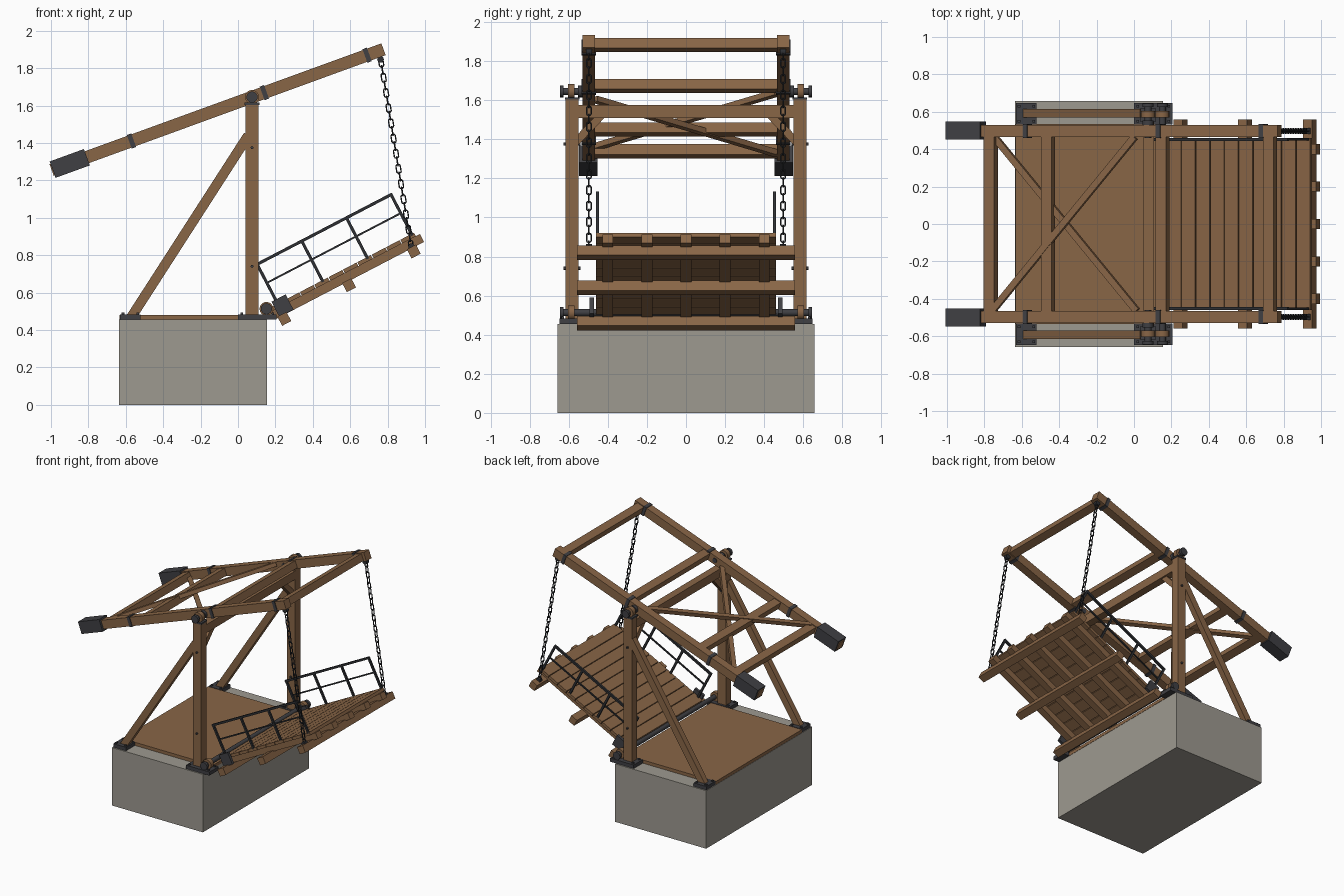
import bpy, bmesh
from math import radians, cos, sin, pi
from mathutils import Matrix, Vector

old = bpy.data.objects.get("Cube")
if old:
    bpy.data.objects.remove(old, do_unlink=True)


def material(name, rgb):
    m = bpy.data.materials.new(name)
    m.use_nodes = True
    m.diffuse_color = (*rgb, 1)
    m.node_tree.nodes["Principled BSDF"].inputs["Base Color"].default_value = (*rgb, 1)
    return m


WOOD = material("brown wood", (0.25, 0.132, 0.062))
STONE = material("grey stone", (0.34, 0.32, 0.28))
IRON = material("dark iron", (0.05, 0.05, 0.056))
BLACK = material("blackened iron", (0.026, 0.028, 0.032))
WORLD = Matrix.Identity(4)


def finish(name, bm, mat, matrix):
    me = bpy.data.meshes.new(name)
    bm.to_mesh(me)
    bm.free()
    me.materials.append(mat)
    ob = bpy.data.objects.new(name, me)
    ob.matrix_world = matrix
    bpy.context.collection.objects.link(ob)
    return ob


def box(name, center, size, mat=WOOD, frame=WORLD):
    bm = bmesh.new()
    bmesh.ops.create_cube(bm, size=1)
    bmesh.ops.scale(bm, vec=size, verts=bm.verts)
    return finish(name, bm, mat, frame @ Matrix.Translation(center))


def strut(name, a, b, width, depth, mat=WOOD, frame=WORLD):
    """Square bar running from a to b."""
    a, b = Vector(a), Vector(b)
    turn = (b - a).to_track_quat('X', 'Z').to_matrix().to_4x4()
    return box(name, (0, 0, 0), ((b - a).length, width, depth), mat,
               frame @ Matrix.Translation((a + b) / 2) @ turn)


def rod(name, x, z, y0, y1, radius, mat=IRON, sides=16):
    """Cylinder lying along y."""
    bm = bmesh.new()
    bmesh.ops.create_cone(bm, cap_ends=True, segments=sides, radius1=radius,
                          radius2=radius, depth=abs(y1 - y0))
    ob = finish(name, bm, mat, Matrix.Translation((x, (y0 + y1) / 2, z))
                @ Matrix.Rotation(pi / 2, 4, 'X'))
    for p in ob.data.polygons:
        p.use_smooth = len(p.vertices) == 4
    return ob


def tilted(x, z, degrees):
    return Matrix.Translation((x, 0, z)) @ Matrix.Rotation(-radians(degrees), 4, 'Y')


SWING = tilted(0.075, 1.645, 20)     # balance frame, origin on its axle
LEAF = tilted(0.152, 0.513, 27.5)    # lifting deck, origin on its hinge

# Abutment and fixed roadway
box("stone_base", (-0.24, 0, 0.2275), (0.79, 1.314, 0.455), STONE)
box("fixed_deck", (-0.238, 0, 0.4675), (0.79, 1.07, 0.025))

# Portal crossbeam
box("portal_beam", (0.078, 0, 1.543), (0.06, 1.12, 0.066))

for s, side in ((-1, "right"), (1, "left")):
    # Portal posts, stays and iron shoes
    box(f"{side}_post", (0.075, s * 0.583, 1.045), (0.07, 0.065, 1.13))
    box(f"{side}_post_cap", (0.075, s * 0.583, 1.609), (0.08, 0.074, 0.012), IRON)
    box(f"{side}_post_shoe", (0.103, s * 0.59, 0.469), (0.204, 0.115, 0.028), IRON)
    box(f"{side}_stay_shoe", (-0.575, s * 0.59, 0.469), (0.11, 0.115, 0.028), IRON)
    strut(f"{side}_stay", (-0.573, s * 0.592, 0.465), (0.055, s * 0.592, 1.44), 0.045, 0.053)
    strut(f"{side}_knee_brace", (0.075, s * 0.565, 1.385), (0.075, s * 0.425, 1.53), 0.04, 0.04)
    for z in (0.74, 1.375):
        rod(f"{side}_post_bolt", 0.075, z, s * 0.54, s * 0.626, 0.008, IRON, 8)
    for x in (0.02, 0.185, -0.615, -0.535):
        for y in (0.55, 0.63):
            box(f"{side}_shoe_bolt", (x, s * y, 0.487), (0.014, 0.014, 0.01), IRON)

    # Upper and lower bearings with their pins
    rod(f"{side}_upper_pin", 0.075, 1.645, s * 0.46, s * 0.64, 0.018)
    rod(f"{side}_upper_pin_head", 0.075, 1.645, s * 0.626, s * 0.645, 0.03)
    rod(f"{side}_upper_collar", 0.075, 1.645, s * 0.53, s * 0.553, 0.03)
    rod(f"{side}_upper_bearing", 0.075, 1.645, s * 0.57, s * 0.605, 0.038, WOOD)
    rod(f"{side}_lower_pin_head", 0.152, 0.513, s * 0.626, s * 0.645, 0.03)
    rod(f"{side}_lower_bearing", 0.152, 0.513, s * 0.57, s * 0.605, 0.037, WOOD)

    # Balance beam, bands and counterweight
    box(f"{side}_balance_beam", (-0.196, s * 0.497, 0), (1.888, 0.065, 0.067), WOOD, SWING)
    box(f"{side}_counterweight", (-1.037, s * 0.5, 0), (0.195, 0.095, 0.093), IRON, SWING)
    for u in (-0.686, 0.07, 0.655):
        box(f"{side}_beam_band", (u, s * 0.497, 0), (0.025, 0.075, 0.077), IRON, SWING)
    strut(f"{side}_diagonal", (-0.88, s * 0.465, -0.018 * s), (-0.07, -s * 0.465, -0.018 * s),
          0.035, 0.03, WOOD, SWING)

    # Deck hinge strap
    box(f"{side}_hinge_strap", (0.084, s * 0.482, -0.025), (0.085, 0.022, 0.092), IRON, LEAF)

    # Railing
    for i in range(4):
        u = 0.066 + i * 0.269
        box(f"{side}_rail_post", (u, s * 0.453, 0.112), (0.016, 0.014, 0.25), BLACK, LEAF)
    box(f"{side}_top_rail", (0.469, s * 0.453, 0.234), (0.822, 0.016, 0.016), BLACK, LEAF)
    box(f"{side}_mid_rail", (0.469, s * 0.453, 0.122), (0.822, 0.01, 0.01), BLACK, LEAF)

    # Chain of alternating oval links
    top, low = Vector((0.762, s * 0.497, 1.85)), Vector((0.928, s * 0.497, 0.835))
    along = (low - top).normalized()
    across = along.cross(Vector((0, 1, 0)))
    cu = bpy.data.curves.new(f"{side}_chain", 'CURVE')
    cu.dimensions = '3D'
    cu.bevel_depth = 0.0042
    cu.bevel_resolution = 1
    links = 25
    for i in range(links):
        mid = top.lerp(low, (i + 0.5) / links)
        out = Vector((0, 1, 0)) if i % 2 else across
        sp = cu.splines.new('POLY')
        sp.points.add(11)
        sp.use_cyclic_u = True
        for k, p in enumerate(sp.points):
            a = 2 * pi * (k + 0.5) / 12
            straight = 0.012 if cos(a) > 0 else -0.012
            p.co = (*(mid + along * (0.012 * cos(a) + straight) + out * 0.012 * sin(a)), 1)
    cu.materials.append(BLACK)
    chain = bpy.data.objects.new(f"{side}_chain", cu)
    bpy.context.collection.objects.link(chain)
    bpy.ops.object.select_all(action='DESELECT')
    bpy.context.view_layer.objects.active = chain
    chain.select_set(True)
    bpy.ops.object.convert(target='MESH')
    rod(f"{side}_upper_shackle", 0.762, 1.847, s * 0.482, s * 0.512, 0.018, BLACK, 12)
    rod(f"{side}_lower_shackle", 0.928, 0.845, s * 0.482, s * 0.512, 0.018, BLACK, 12)

# Cross members of the balance frame
for u in (-0.895, -0.57, 0.083, 0.695):
    box("balance_crossbar", (u, 0, 0), (0.06, 0.94, 0.055), WOOD, SWING)

# Lifting deck: hinge shaft, planks, stringers and bearers
rod("hinge_shaft", 0.152, 0.513, -0.64, 0.64, 0.018)
planks, pitch = 10, 0.0865
for i in range(planks):
    box("deck_plank", (0.025 + (i + 0.5) * pitch, 0, -0.014), (pitch - 0.005, 0.92, 0.022), WOOD, LEAF)
for i in range(-2, 3):
    box("deck_stringer", (0.465, i * 0.2, -0.048), (0.895, 0.055, 0.048), WOOD, LEAF)
for u in (0.06, 0.45, 0.84):
    box("deck_bearer", (u, 0, -0.092), (0.055, 1.115, 0.055), WOOD, LEAF)
